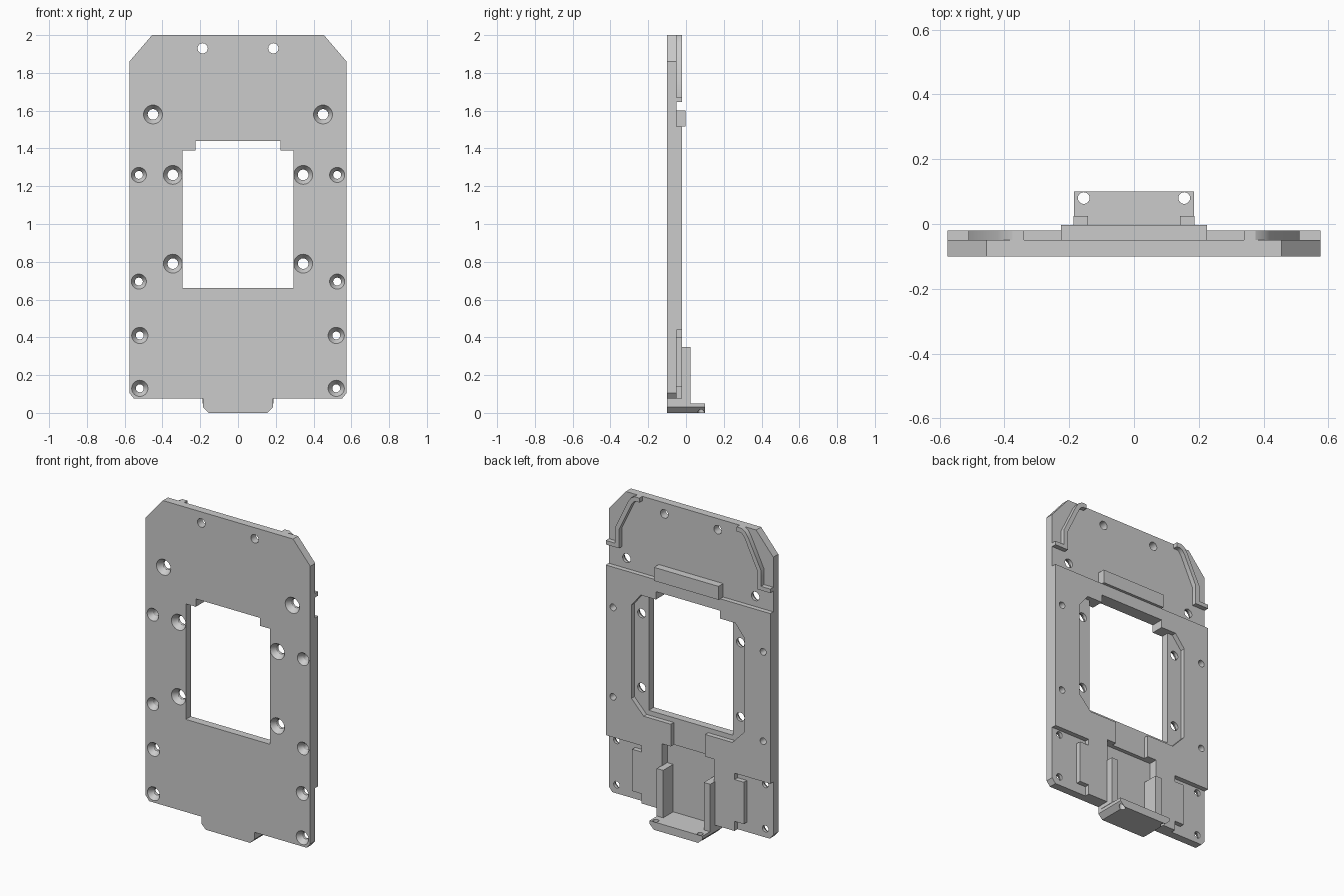
import bpy, bmesh, math

if "Cube" in bpy.data.objects:
    bpy.data.objects.remove(bpy.data.objects["Cube"])

grey = bpy.data.materials.new("plain grey")
grey.diffuse_color = (0.6, 0.6, 0.6, 1)
grey.use_nodes = True
grey.node_tree.nodes["Principled BSDF"].inputs["Base Color"].default_value = grey.diffuse_color


def finish(name, bm):
    bmesh.ops.recalc_face_normals(bm, faces=bm.faces[:])
    me = bpy.data.meshes.new(name)
    bm.to_mesh(me)
    bm.free()
    me.materials.append(grey)
    ob = bpy.data.objects.new(name, me)
    bpy.context.collection.objects.link(ob)
    return ob


def prism(name, pts, y0, y1):
    """Extrude an x-z outline from y0 to y1."""
    bm = bmesh.new()
    a = [bm.verts.new((x, y0, z)) for x, z in pts]
    b = [bm.verts.new((x, y1, z)) for x, z in pts]
    bm.faces.new(a)
    bm.faces.new(b[::-1])
    n = len(pts)
    for i in range(n):
        bm.faces.new((a[i], b[i], b[(i + 1) % n], a[(i + 1) % n]))
    return finish(name, bm)


def box(name, x0, x1, y0, y1, z0, z1):
    return prism(name, [(x0, z0), (x1, z0), (x1, z1), (x0, z1)], y0, y1)


def lathe(name, x, z, rings, seg=32):
    """Stack of circles (y, radius) around the y axis at x, z."""
    bm = bmesh.new()
    loops = [[bm.verts.new((x + r * math.cos(2 * math.pi * i / seg), y,
                            z + r * math.sin(2 * math.pi * i / seg)))
              for i in range(seg)] for y, r in rings]
    bm.faces.new(loops[0])
    bm.faces.new(loops[-1][::-1])
    for a, b in zip(loops, loops[1:]):
        for i in range(seg):
            j = (i + 1) % seg
            bm.faces.new((a[i], b[i], b[j], a[j]))
    return finish(name, bm)


def mirrored(half):
    """Close a right-hand outline with its left-hand mirror."""
    return half + [(-x, z) for x, z in reversed(half)]


def boolean(target, tool, op="DIFFERENCE"):
    m = target.modifiers.new("cut", "BOOLEAN")
    m.object, m.operation, m.solver = tool, op, "EXACT"
    bpy.context.view_layer.objects.active = target
    bpy.ops.object.modifier_apply(modifier=m.name)
    bpy.data.objects.remove(tool)


FRONT, STEP, BACK = -0.10, -0.05, -0.02

# Main plate with chamfered corners and bottom tab
plate = prism("plate", mirrored([
    (0.155, 0), (0.185, 0.03), (0.185, 0.075), (0.55, 0.075),
    (0.575, 0.105), (0.575, 1.86), (0.455, 2.0)]), FRONT, BACK)

# Thin upper area, bottom centre pocket and its short channel
boolean(plate, box("cut", -1, 1, STEP, 0.1, 1.515, 2.1))
boolean(plate, box("cut", -0.183, 0.183, -0.075, 0.1, 0.05, 0.49))
boolean(plate, box("cut", -0.12, 0.12, STEP, 0.1, 0.45, 0.70))

# Window with stepped top and its recessed surround
boolean(plate, prism("cut", mirrored([
    (0.31, 0.63), (0.395, 0.72), (0.395, 1.31), (0.33, 1.39)]), STEP, 0.1))
boolean(plate, prism("cut", mirrored([
    (0.295, 0.66), (0.295, 1.39), (0.225, 1.39), (0.225, 1.44)]), -0.2, 0.1))

# Recessed lower corners
for s in (-1, 1):
    boolean(plate, prism("cut", [(s * x, z) for x, z in [
        (0.325, 0.0), (0.7, 0.0), (0.7, 0.44), (0.325, 0.44), (0.325, 0.40),
        (0.39, 0.40), (0.39, 0.136), (0.325, 0.136)]], STEP, 0.1))

# Countersunk screw holes: x, z, outer radius, inner radius
for x, z, ro, ri in [
        (0.45, 1.58, 0.05, 0.028), (0.345, 1.26, 0.05, 0.028),
        (0.345, 0.79, 0.05, 0.028), (0.525, 1.26, 0.04, 0.021),
        (0.525, 0.695, 0.04, 0.021), (0.52, 0.41, 0.043, 0.021),
        (0.52, 0.13, 0.043, 0.021), (0.187, 1.93, 0.027, 0.027)]:
    for s in (-1, 1):
        boolean(plate, lathe("cut", s * x, z, [
            (FRONT - 0.01, ro), (FRONT, ro), (-0.068, ri), (0.1, ri)]))

# Bar above the window
box("back_bar", -0.225, 0.225, STEP, -0.003, 1.515, 1.60)

# Curved guide ribs at the top
for s in (-1, 1):
    prism("guide_rib", [(s * x, z) for x, z in [
        (0.34, 2.0), (0.375, 2.0), (0.40, 1.985), (0.42, 1.955), (0.51, 1.77),
        (0.51, 1.67), (0.575, 1.67), (0.575, 1.645), (0.482, 1.645),
        (0.482, 1.765), (0.395, 1.945), (0.38, 1.965), (0.365, 1.972),
        (0.34, 1.972)]], STEP, BACK)

# Bottom shelf with two holes
shelf = prism("shelf", mirrored([
    (0.155, 0), (0.185, 0.03), (0.185, 0.05)]), BACK, 0.10)
for s in (-1, 1):
    hole = lathe("cut", 0, 0, [(-0.1, 0.018), (0.1, 0.018)])
    hole.rotation_euler.x = math.pi / 2
    hole.location = (s * 0.155, 0.08, 0.03)
    bpy.context.view_layer.update()
    boolean(shelf, hole)

# Upright posts standing on the shelf
for s in (-1, 1):
    a, b = sorted((s * 0.142, s * 0.187))
    box("shelf_post", a, b, -0.075, 0.025, 0.05, 0.35)

# Crisp edges, smooth hole walls
for ob in bpy.context.scene.objects:
    ob.select_set(True)
bpy.ops.object.shade_smooth_by_angle(angle=math.radians(30))
